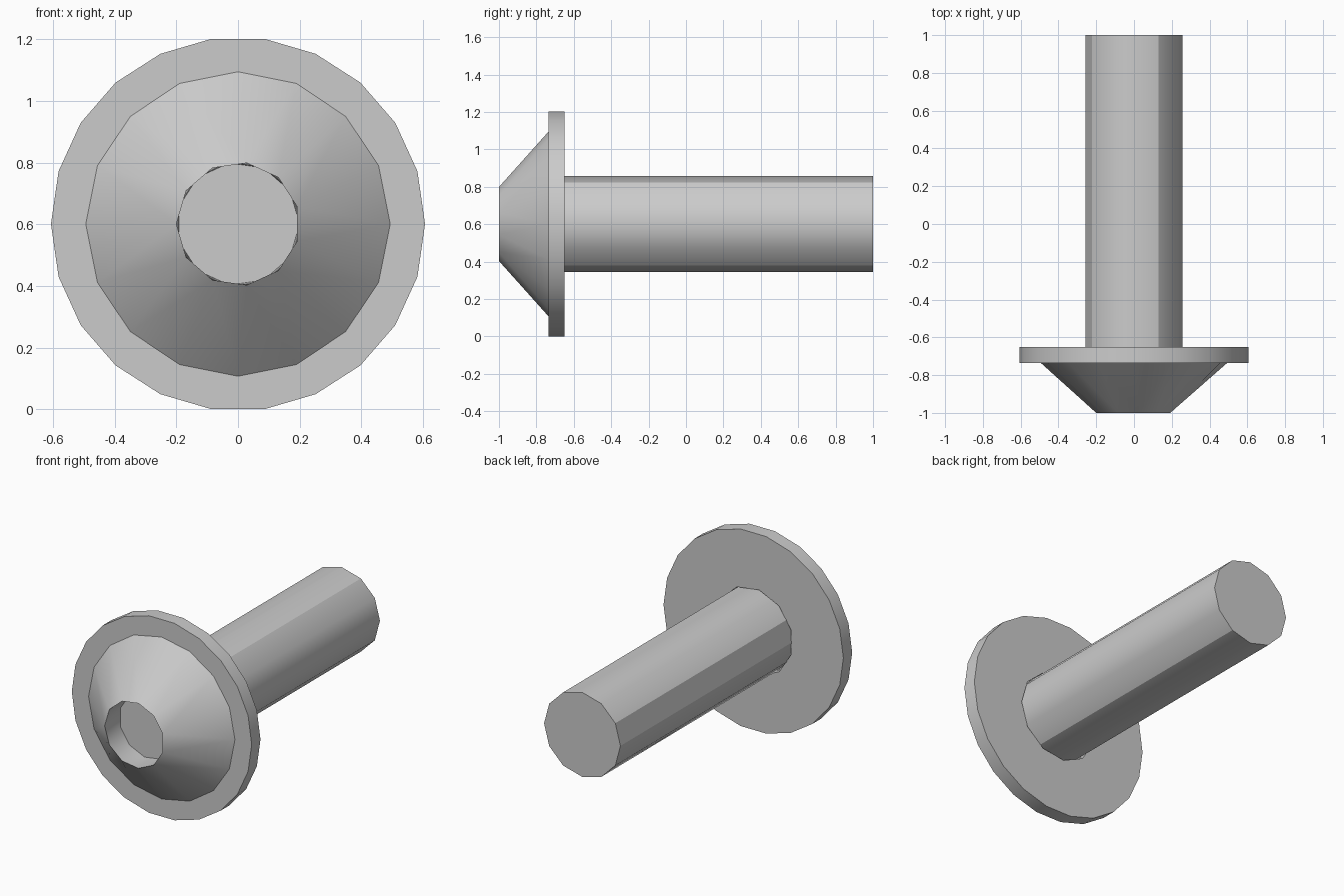
import bpy, bmesh, math

cube = bpy.data.objects.get("Cube")
if cube:
    bpy.data.objects.remove(cube, do_unlink=True)

AXIS_Z = 0.601  # height of the bolt's axis

steel = bpy.data.materials.new("grey_steel")
steel.use_nodes = True
GREY = (0.6, 0.6, 0.6, 1)
steel.diffuse_color = GREY
steel.node_tree.nodes["Principled BSDF"].inputs["Base Color"].default_value = GREY


def ring(bm, sides, radius, y, start=0.0):
    """Regular polygon around the y axis, kept with its corner angles."""
    corners = []
    for i in range(sides):
        a = start + math.tau * i / sides
        v = bm.verts.new((radius * math.cos(a), y, AXIS_Z + radius * math.sin(a)))
        corners.append((a, v))
    return corners


def stitch(bm, a, b):
    """Join two rings, whose side counts may differ, by walking round the angle."""
    if len(a) == len(b) and abs(a[0][0] - b[0][0]) < 0.01:
        for i in range(len(a)):
            k = (i + 1) % len(a)
            bm.faces.new((a[i][1], a[k][1], b[k][1], b[i][1]))
        return

    def unwrapped(r, i):
        return r[i % len(r)][0] + math.tau * (i // len(r))

    i = j = 0
    while i < len(a) or j < len(b):
        va, vb = a[i % len(a)][1], b[j % len(b)][1]
        next_a, next_b = unwrapped(a, i + 1), unwrapped(b, j + 1)
        if j >= len(b) or (i < len(a) and next_a <= next_b):
            i += 1
            bm.faces.new((va, a[i % len(a)][1], vb))
        else:
            j += 1
            bm.faces.new((va, b[j % len(b)][1], vb))


def loft(name, sections, angle):
    """Solid through a list of rings, capped at both ends."""
    bm = bmesh.new()
    rings = [ring(bm, *s) for s in sections]
    for a, b in zip(rings, rings[1:]):
        stitch(bm, a, b)
    for end in (rings[0], rings[-1]):
        bm.faces.new([v for _, v in end])
    bmesh.ops.recalc_face_normals(bm, faces=bm.faces)
    mesh = bpy.data.meshes.new(name)
    bm.to_mesh(mesh)
    bm.free()
    mesh.materials.append(steel)
    obj = bpy.data.objects.new(name, mesh)
    bpy.context.collection.objects.link(obj)
    bpy.ops.object.select_all(action='DESELECT')
    obj.select_set(True)
    bpy.context.view_layer.objects.active = obj
    bpy.ops.object.shade_smooth_by_angle(angle=math.radians(angle))
    return obj


# Head: socket floor, socket mouth, cone, flange and shallow hole behind it
half_step = math.pi / 11
loft("flanged_head", [
    (11, 0.2, -0.86),
    (11, 0.2, -1.0, half_step),
    (16, 0.494, -0.735),
    (22, 0.607, -0.735),
    (22, 0.607, -0.65),
    (11, 0.265, -0.65),
    (11, 0.265, -0.69),
], 30)

# Shaft: twelve sides, smooth apart from a few hard long edges
shaft = loft("shaft", [(12, 0.2577, -0.7), (12, 0.2577, 1.0)], 35)
for e in shaft.data.edges:
    p, q = (shaft.data.vertices[i].co for i in e.vertices)
    if abs(p.y - q.y) > 1:
        around = round(math.degrees(math.atan2(p.z - AXIS_Z, p.x)))
        if abs(around) in (60, 180) or around == 150:
            e.use_edge_sharp = True
